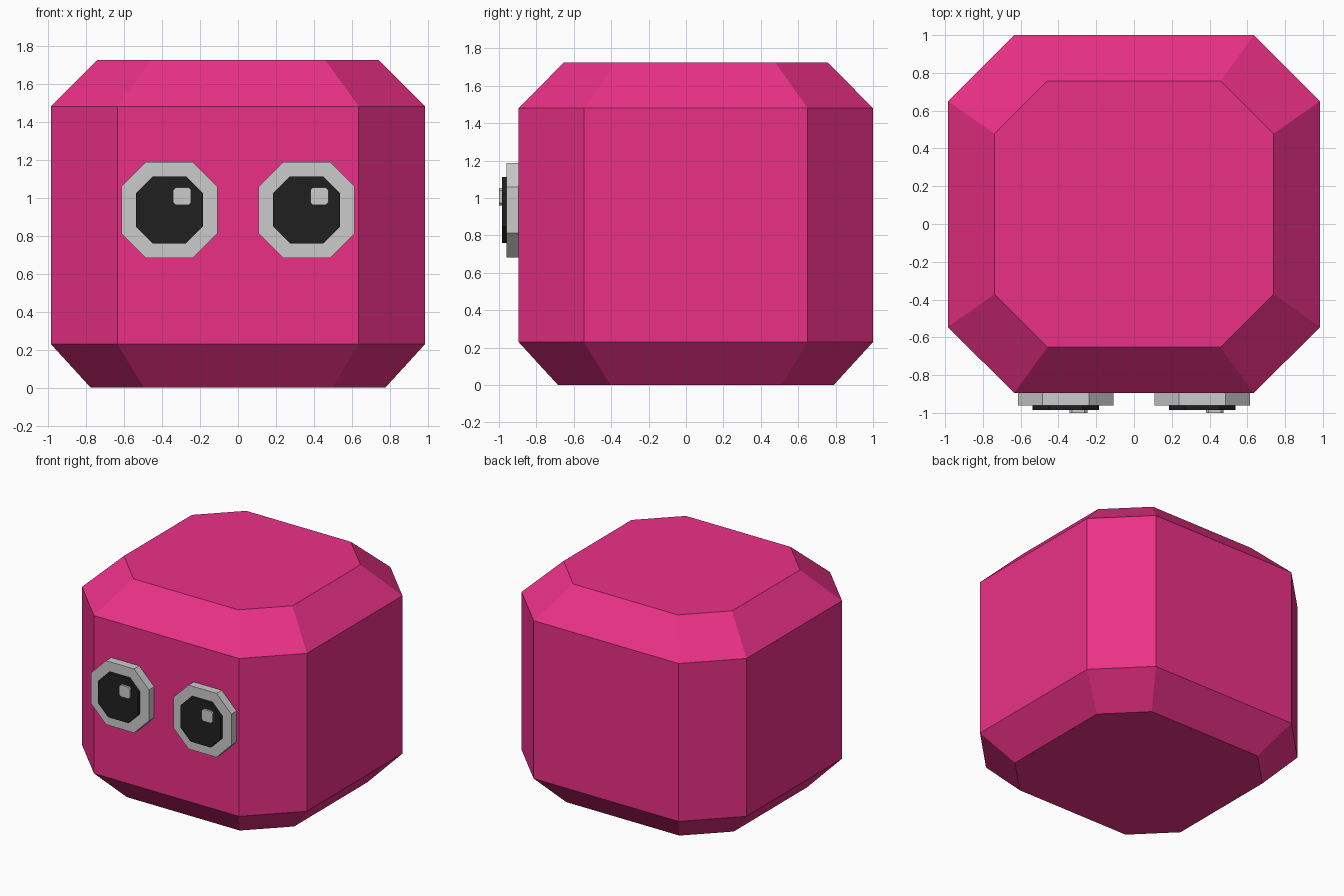
import bpy, bmesh

if "Cube" in bpy.data.objects:
    bpy.data.objects.remove(bpy.data.objects["Cube"])


def material(name, rgb):
    mat = bpy.data.materials.new(name)
    mat.diffuse_color = (*rgb, 1)
    mat.use_nodes = True
    mat.node_tree.nodes["Principled BSDF"].inputs["Base Color"].default_value = mat.diffuse_color
    return mat


def octagon(hu, hv, cut):
    """Rectangle outline with its four corners cut off."""
    a, b = hu - cut, hv - cut
    return [(hu, -b), (hu, b), (a, hv), (-a, hv),
            (-hu, b), (-hu, -b), (-a, -hv), (a, -hv)]


def loft(name, rings, mat=None):
    """Closed flat-faced solid through a stack of equal-sized rings."""
    bm = bmesh.new()
    loops = [[bm.verts.new(p) for p in ring] for ring in rings]
    for lo, hi in zip(loops, loops[1:]):
        n = len(lo)
        for i in range(n):
            j = (i + 1) % n
            bm.faces.new((lo[i], lo[j], hi[j], hi[i]))
    bm.faces.new(loops[0][::-1])
    bm.faces.new(loops[-1])
    bmesh.ops.recalc_face_normals(bm, faces=bm.faces[:])
    mesh = bpy.data.meshes.new(name)
    bm.to_mesh(mesh)
    bm.free()
    if mat:
        mesh.materials.append(mat)
    obj = bpy.data.objects.new(name, mesh)
    bpy.context.collection.objects.link(obj)
    return obj


def disc(name, cx, cz, half, cut, back, front, mat=None):
    """Octagonal plate facing the front (-y)."""
    loft(name, [[(cx + u, y, cz + v) for u, v in octagon(half, half, cut)]
                for y in (back, front)], mat)


pink = material("pink", (0.83, 0.03, 0.24))
black = material("black", (0.0145, 0.0145, 0.0145))

# Body: half width, half depth, corner cut, height
CY = 0.0525
sections = [(0.775, 0.737, 0.28, 0.0),
            (0.985, 0.9475, 0.35, 0.23),
            (0.985, 0.9475, 0.35, 1.48),
            (0.738, 0.705, 0.28, 1.725)]
loft("body", [[(u, CY + v, z) for u, v in octagon(hx, hy, cut)]
              for hx, hy, cut, z in sections], pink)

# Eyes: the highlights sit up and to the right on both
for side, x in (("left", -0.361), ("right", 0.361)):
    disc(side + "_eye_white", x, 0.935, 0.253, 0.13, -0.885, -0.96)
    disc(side + "_pupil", x, 0.935, 0.176, 0.088, -0.955, -0.984, black)
    disc(side + "_eye_highlight", x + 0.067, 1.007, 0.047, 0.014, -0.98, -1.0)
